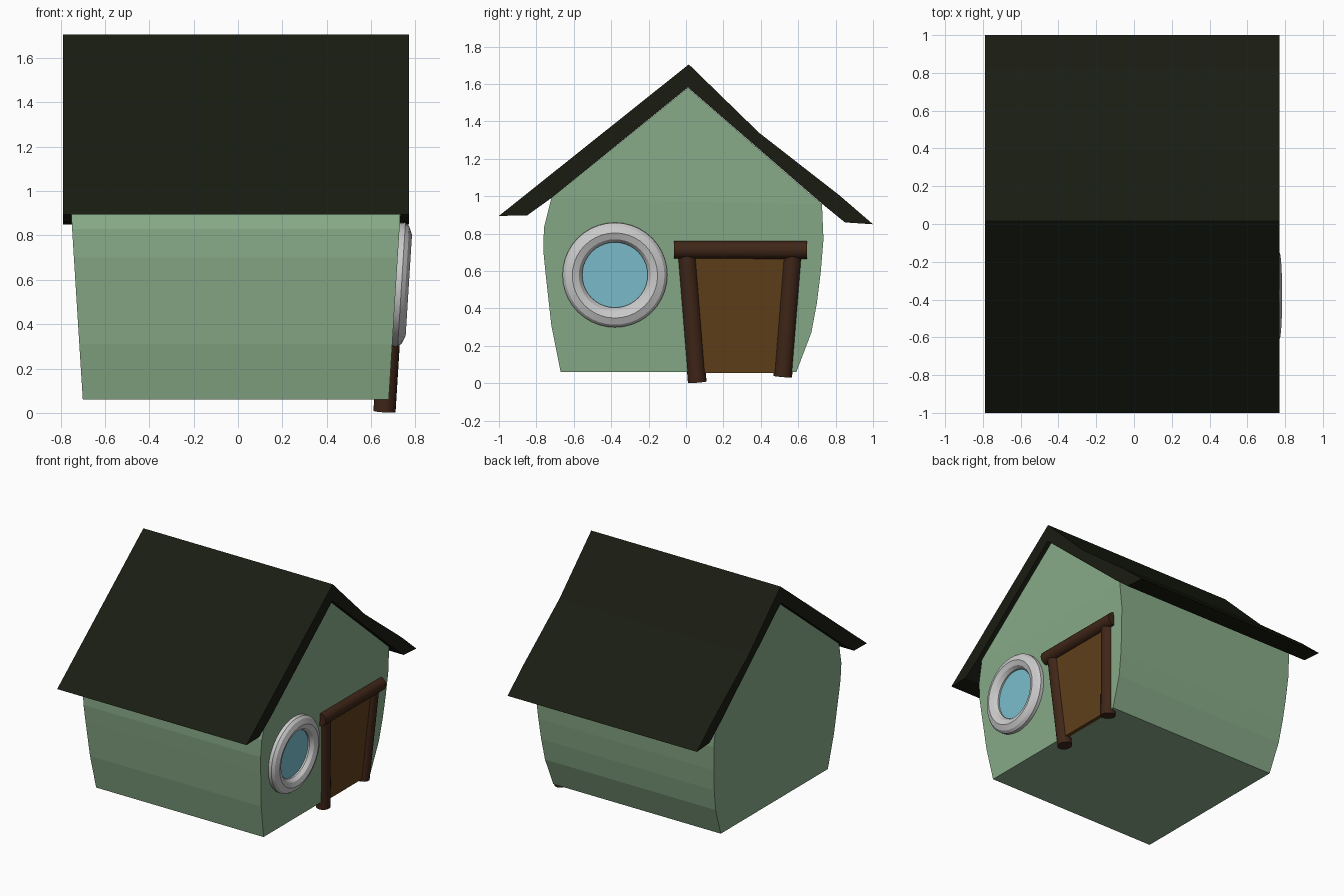
import bpy, bmesh, math
from mathutils import Vector, Matrix

if "Cube" in bpy.data.objects:
    bpy.data.objects.remove(bpy.data.objects["Cube"])


def material(name, rgb):
    m = bpy.data.materials.new(name)
    m.diffuse_color = (*rgb, 1)
    m.use_nodes = True
    m.node_tree.nodes["Principled BSDF"].inputs["Base Color"].default_value = m.diffuse_color
    return m


green = material("wall_green", (0.25, 0.41, 0.25))
black = material("roof_black", (0.010, 0.012, 0.006))
brown = material("door_brown", (0.115, 0.05, 0.011))
dark = material("frame_brown", (0.05, 0.019, 0.009))
blue = material("glass_blue", (0.2, 0.52, 0.62))

WALL_TOP = 0.97


def wall_x(z):
    """x of the leaning right-hand wall; the gable above is upright."""
    return 0.676 + 0.0626 * min(z, WALL_TOP)


def make(name, bm, mat=None, smooth=False):
    bmesh.ops.recalc_face_normals(bm, faces=bm.faces[:])
    me = bpy.data.meshes.new(name)
    bm.to_mesh(me)
    bm.free()
    ob = bpy.data.objects.new(name, me)
    bpy.context.collection.objects.link(ob)
    if mat:
        me.materials.append(mat)
    if smooth:
        bpy.context.view_layer.objects.active = ob
        ob.select_set(True)
        bpy.ops.object.shade_smooth_by_angle(angle=math.radians(25))
        ob.select_set(False)
    return ob


def loft(name, profile, x_left, x_right, caps, mat):
    """Sweep a (y, z) outline across x; caps lists the end polygons by index."""
    bm = bmesh.new()
    L = [bm.verts.new((x_left(z), y, z)) for y, z in profile]
    R = [bm.verts.new((x_right(z), y, z)) for y, z in profile]
    n = len(profile)
    for i in range(n):
        j = (i + 1) % n
        bm.faces.new((L[i], L[j], R[j], R[i]))
    for cap in caps:
        bm.faces.new([L[i] for i in cap])
        bm.faces.new([R[i] for i in cap])
    return make(name, bm, mat)


# House body: bulging walls with a gable on each end
body = [(-0.67, 0.06), (-0.72, 0.31), (-0.75, 0.58), (-0.762, 0.70),
        (-0.76, 0.83), (-0.72, 0.99), (0.01, 1.58), (0.727, 0.957),
        (0.735, 0.77), (0.72, 0.59), (0.70, 0.43), (0.67, 0.27), (0.59, 0.06)]
loft("house_body", body, lambda z: -0.02 - wall_x(z), wall_x,
     [[0, 1, 2, 3, 4, 5, 7, 8, 9, 10, 11, 12], [5, 6, 7]], green)

# Roof: bent slab with a sagging back slope
roof = [(-1.0, 0.895), (0.015, 1.705), (0.39, 1.34), (0.82, 1.005),
        (1.0, 0.85), (0.85, 0.86), (0.727, 0.96), (0.01, 1.582),
        (-0.72, 0.99), (-0.85, 0.897)]
loft("roof", roof, lambda z: -0.79, lambda z: 0.77,
     [[0, 1, 7, 8, 9], [1, 2, 6, 7], [2, 3, 4, 5, 6]], black)


def window_matrix():
    lean = math.atan(0.0626)
    return (Matrix.Translation((wall_x(0.58), -0.38, 0.58))
            @ Matrix.Rotation(lean, 4, 'Y'))


# Round window frame: turned ring profile of (radius, depth out of wall)
ring = [(0.28, -0.015), (0.28, 0.025), (0.265, 0.043), (0.228, 0.058),
        (0.193, 0.045), (0.175, 0.02), (0.175, -0.015)]
bm = bmesh.new()
N = 40
loops = []
for k in range(N):
    a = 2 * math.pi * k / N
    loops.append([bm.verts.new((d, r * math.cos(a), r * math.sin(a)))
                  for r, d in ring])
for k in range(N):
    A, B = loops[k], loops[(k + 1) % N]
    for i in range(len(ring)):
        j = (i + 1) % len(ring)
        bm.faces.new((A[i], A[j], B[j], B[i]))
make("window_frame", bm, smooth=True).matrix_world = window_matrix()

# Window glass
bm = bmesh.new()
bmesh.ops.create_cone(bm, cap_ends=True, segments=N, radius1=0.18,
                      radius2=0.18, depth=0.016,
                      matrix=Matrix.Rotation(math.pi / 2, 4, 'Y'))
make("window_glass", bm, blue).matrix_world = window_matrix()

# Door panel, lying on the leaning wall
bm = bmesh.new()
corners = [(0.07, 0.055), (0.51, 0.055), (0.56, 0.71), (0.01, 0.71)]
back = [bm.verts.new((wall_x(z) - 0.02, y, z)) for y, z in corners]
front = [bm.verts.new((wall_x(z) + 0.008, y, z)) for y, z in corners]
bm.faces.new(back)
bm.faces.new(front)
for i in range(4):
    j = (i + 1) % 4
    bm.faces.new((back[i], back[j], front[j], front[i]))
make("door_panel", bm, brown)


# Door frame: round beams between two points
def beam(name, a, b, radius):
    a, b = Vector(a), Vector(b)
    bm = bmesh.new()
    bmesh.ops.create_cone(bm, cap_ends=True, segments=20, radius1=radius,
                          radius2=radius, depth=(b - a).length)
    ob = make(name, bm, dark, smooth=True)
    ob.matrix_world = (Matrix.Translation((a + b) / 2)
                       @ (b - a).to_track_quat('Z', 'Y').to_matrix().to_4x4())


def post(name, y0, z0, y1, z1):
    beam(name, (wall_x(z0) - 0.016, y0, z0), (wall_x(z1) - 0.016, y1, z1), 0.05)


post("door_post_left", 0.06, 0.006, 0.005, 0.69)
post("door_post_right", 0.517, 0.036, 0.57, 0.70)
beam("door_lintel", (0.72, -0.065, 0.714), (0.72, 0.648, 0.712), 0.048)
